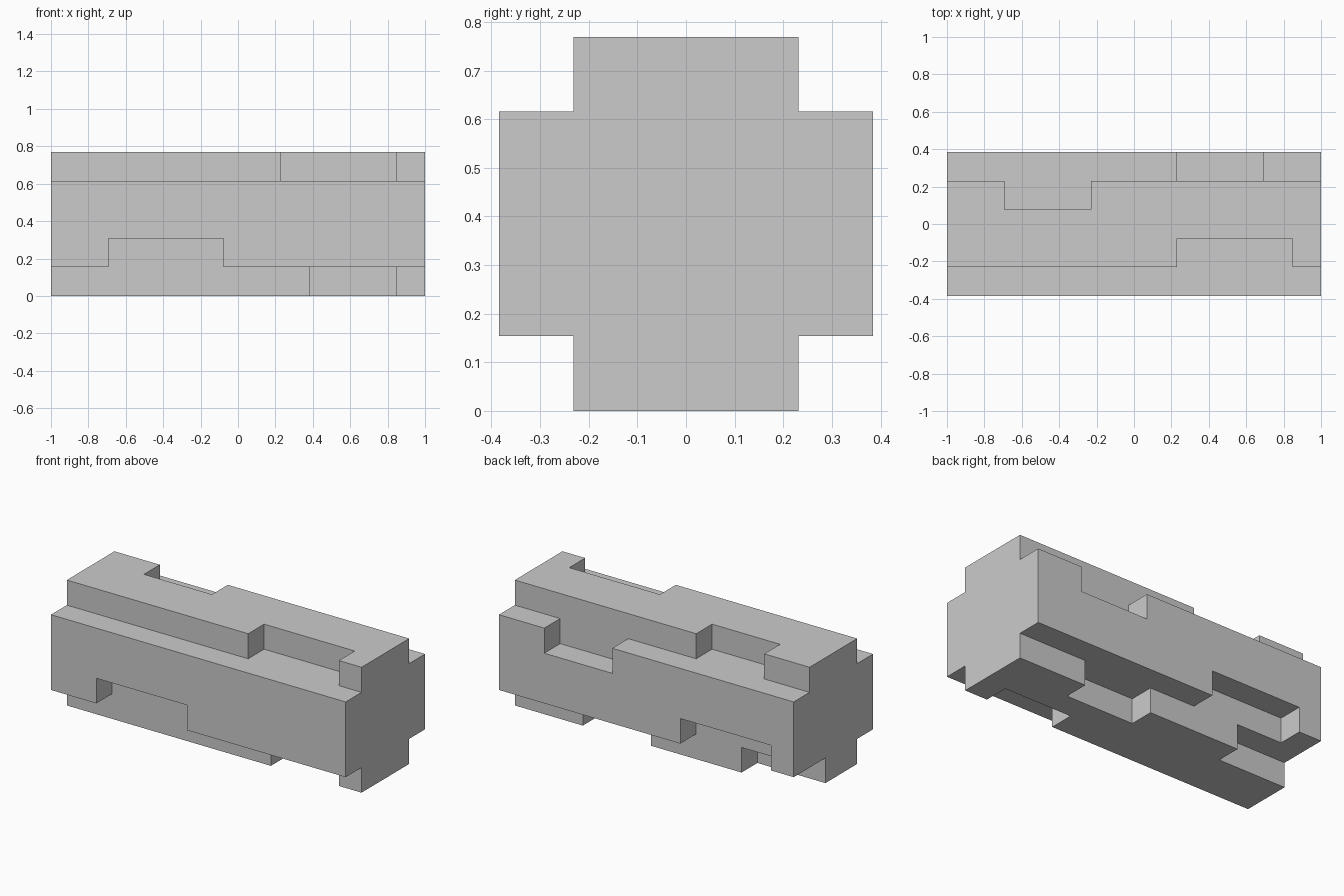
import bpy, bmesh, math
from mathutils import Vector

if "Cube" in bpy.data.objects:
    bpy.data.objects.remove(bpy.data.objects["Cube"])

U = 2 / 13            # grid unit: the piece is 13 x 5 x 5 units
NX, NY, NZ = 13, 5, 5

# Notches cut in the bars and side plates: x start, x end, y cell, z cell
NOTCHES = [
    (8, 12, 1, 4),    # top bar, front edge
    (2, 5, 3, 4),     # top bar, back edge
    (2, 6, 0, 1),     # front plate, lower edge
    (8, 11, 4, 3),    # back plate, upper edge
    (1, 5, 4, 1),     # back plate, lower edge
    (9, 12, 1, 0),    # bottom bar, front edge
    (7, 10, 3, 0),    # bottom bar, back edge
    (0, 3, 3, 0),     # bottom bar, back edge, open at the left end
]


def solid(x, y, z):
    if not (0 <= x < NX and 0 <= y < NY and 0 <= z < NZ):
        return False
    if y in (0, 4) and z in (0, 4):      # plus-shaped section
        return False
    return not any(a <= x < b and (y, z) == (j, k) for a, b, j, k in NOTCHES)


def add_face(bm, cell, axis, sign):
    """Add the outward face of a unit cell."""
    n = Vector((0, 0, 0))
    n[axis] = sign
    u = Vector((0, 0, 0))
    u[(axis + 1) % 3] = 1
    v = n.cross(u)
    c = Vector(cell) + Vector((0.5, 0.5, 0.5)) + n / 2
    corners = [c + (a * u + b * v) / 2 for a, b in ((-1, -1), (1, -1), (1, 1), (-1, 1))]
    bm.faces.new([bm.verts.new(((p.x - NX / 2) * U, (p.y - NY / 2) * U, p.z * U))
                  for p in corners])


# Skin of the notched block
bm = bmesh.new()
for x in range(NX):
    for y in range(NY):
        for z in range(NZ):
            if not solid(x, y, z):
                continue
            for axis in range(3):
                for sign in (-1, 1):
                    other = [x, y, z]
                    other[axis] += sign
                    if not solid(*other):
                        add_face(bm, (x, y, z), axis, sign)

# Weld and merge coplanar cells into clean flat faces
bmesh.ops.remove_doubles(bm, verts=bm.verts, dist=1e-4)
bmesh.ops.dissolve_limit(bm, angle_limit=math.radians(1), verts=bm.verts, edges=bm.edges)
mesh = bpy.data.meshes.new("notched_block")
bm.to_mesh(mesh)
bm.free()
bpy.context.collection.objects.link(bpy.data.objects.new("notched_block", mesh))
